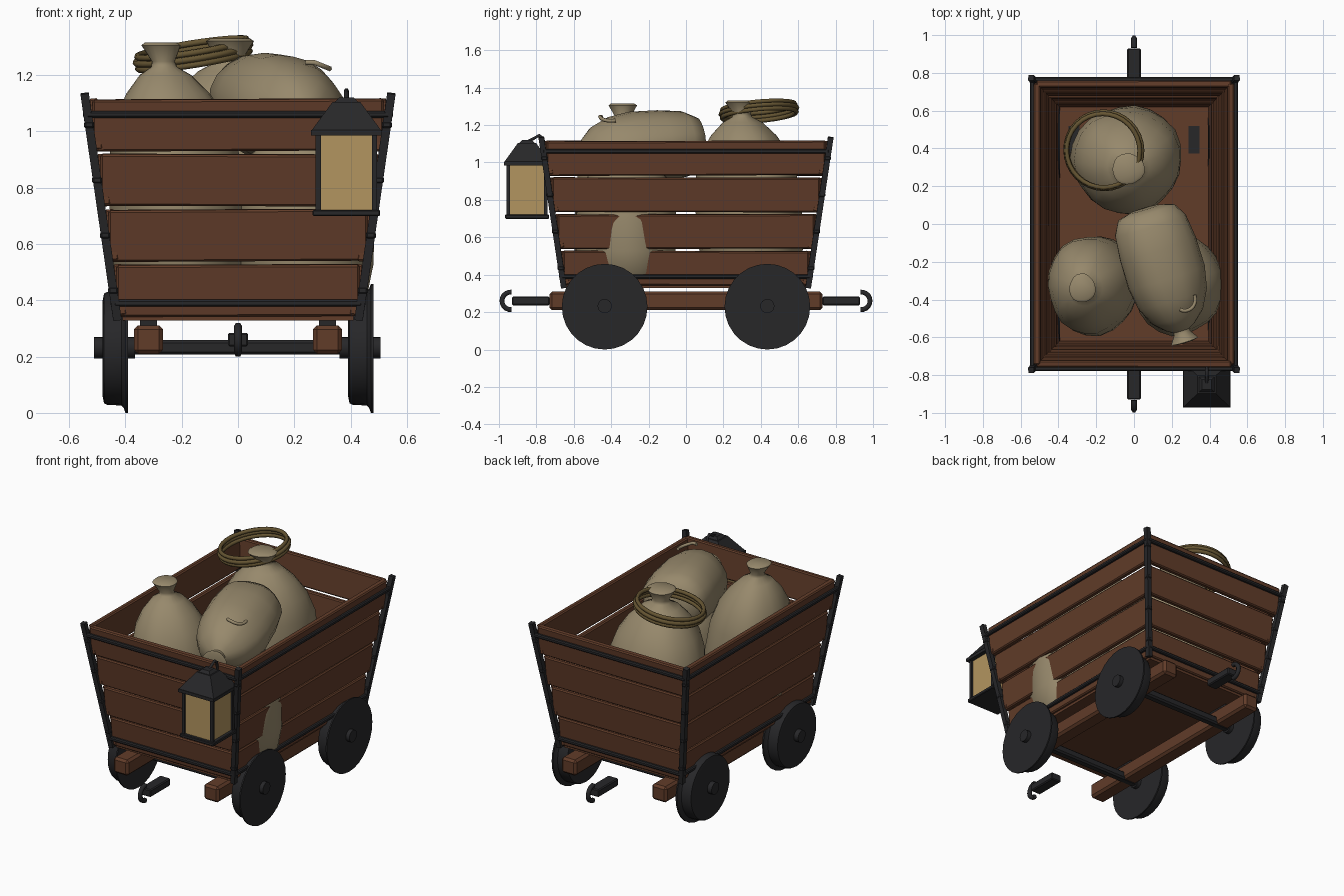
import bpy, bmesh, math, random
from mathutils import Vector, Matrix

random.seed(4)
if "Cube" in bpy.data.objects:
    bpy.data.objects.remove(bpy.data.objects["Cube"], do_unlink=True)


def material(name, r, g, b):
    m = bpy.data.materials.new(name)
    m.use_nodes = True
    m.diffuse_color = (r, g, b, 1)
    m.node_tree.nodes["Principled BSDF"].inputs["Base Color"].default_value = (r, g, b, 1)
    return m


WOOD = material("brown wood", 0.12, 0.045, 0.022)
IRON = material("dark iron", 0.02, 0.02, 0.022)
BURLAP = material("burlap", 0.31, 0.25, 0.15)
ROPE = material("rope", 0.13, 0.09, 0.032)
GLASS = material("lantern glass", 0.45, 0.30, 0.115)


def finish(name, bm, mat, matrix=Matrix(), smooth=None, bevel=0):
    bmesh.ops.recalc_face_normals(bm, faces=bm.faces)
    me = bpy.data.meshes.new(name)
    bm.to_mesh(me)
    bm.free()
    me.materials.append(mat)
    ob = bpy.data.objects.new(name, me)
    bpy.context.collection.objects.link(ob)
    ob.matrix_world = matrix
    if bevel:
        mod = ob.modifiers.new("bevel", "BEVEL")
        mod.width, mod.segments = bevel, 1
    if smooth:
        bpy.ops.object.select_all(action="DESELECT")
        ob.select_set(True)
        bpy.context.view_layer.objects.active = ob
        bpy.ops.object.shade_smooth_by_angle(angle=math.radians(smooth))
    return ob


def box(name, center, size, mat, rot=Matrix(), bevel=0.0, taper=1.0):
    bm = bmesh.new()
    bmesh.ops.create_cube(bm, size=1)
    for v in bm.verts:
        k = taper if v.co.z > 0 else 1
        v.co = Vector((v.co.x * size[0] * k, v.co.y * size[1] * k, v.co.z * size[2]))
    return finish(name, bm, mat, Matrix.Translation(center) @ rot, bevel=bevel)


def aim(direction):
    return Vector(direction).to_track_quat("Z", "Y").to_matrix().to_4x4()


def bar(name, a, b, width, mat, spin=0.0, bevel=0.0):
    a, b = Vector(a), Vector(b)
    rot = aim(b - a) @ Matrix.Rotation(spin, 4, "Z")
    return box(name, (a + b) / 2, (width, width, (b - a).length), mat, rot, bevel)


def lathe(name, profile, loc, mat, axis=(0, 0, 1), sides=24, warp=None, smooth=35):
    """Revolve (radius, height) points; closed with caps at both ends."""
    bm = bmesh.new()
    rings = []
    for r, h in profile:
        ring = []
        for i in range(sides):
            a = math.tau * i / sides
            p = Vector((r * math.cos(a), r * math.sin(a), h))
            ring.append(bm.verts.new(warp(p, a) if warp else p))
        rings.append(ring)
    for lo, hi in zip(rings, rings[1:]):
        for i in range(sides):
            j = (i + 1) % sides
            bm.faces.new((lo[i], lo[j], hi[j], hi[i]))
    bm.faces.new(rings[0][::-1])
    bm.faces.new(rings[-1])
    return finish(name, bm, mat, Matrix.Translation(loc) @ aim(axis), smooth)


def tube(name, points, radius, mat, closed=False):
    cu = bpy.data.curves.new(name, "CURVE")
    cu.dimensions = "3D"
    cu.bevel_depth, cu.bevel_resolution, cu.use_fill_caps = radius, 1, True
    sp = cu.splines.new("POLY")
    sp.points.add(len(points) - 1)
    for p, co in zip(sp.points, points):
        p.co = (*co, 1)
    sp.use_cyclic_u = closed
    cu.materials.append(mat)
    ob = bpy.data.objects.new(name, cu)
    bpy.context.collection.objects.link(ob)
    return ob


# Outer half width and half depth of the flared body at a height
def half_x(z):
    return 0.435 + 0.145 * (z - 0.39)


def half_y(z):
    return 0.66 + 0.15 * (z - 0.39)


# Plank walls: four rows on each side
tilt = 0.1
for row in range(4):
    z = 0.435 + 0.196 * row
    hx, hy = half_x(z), half_y(z)
    for s in (-1, 1):
        wob = Matrix.Rotation(random.uniform(-0.006, 0.006), 4, "Y")
        box("end_plank", (0, s * (hy - 0.022), z), (2 * hx - 0.02, 0.036, 0.184), WOOD,
            Matrix.Rotation(-s * tilt, 4, "X") @ wob, 0.007)
        wob = Matrix.Rotation(random.uniform(-0.004, 0.004), 4, "X")
        box("side_plank", (s * (hx - 0.022), 0, z), (0.036, 2 * hy - 0.02, 0.184), WOOD,
            Matrix.Rotation(s * tilt, 4, "Y") @ wob, 0.007)
box("floor", (0, 0, 0.34), (0.82, 1.28, 0.025), WOOD)

# Iron corner posts with bolts, and the two hoops of rod
for sx in (-1, 1):
    for sy in (-1, 1):
        def corner(z):
            return Vector((sx * (half_x(z) + 0.002), sy * (half_y(z) + 0.002), z))
        bar("corner_post", corner(0.33), corner(1.135), 0.03, IRON, math.pi / 4)
        for row in range(4):
            box("post_bolt", corner(0.435 + 0.196 * row), (0.036, 0.036, 0.025), IRON, bevel=0.006)
for z in (0.39, 1.06):
    x, y = half_x(z) + 0.006, half_y(z) + 0.006
    for s in (-1, 1):
        bar("end_rod", (-x, s * y, z), (x, s * y, z), 0.024, IRON, bevel=0.006)
        bar("side_rod", (s * x, -y, z), (s * x, y, z), 0.024, IRON, bevel=0.006)

# Undercarriage: beams, axles, bearing blocks and flanged wheels
wheel = [(0.17, -0.045), (0.195, -0.04), (0.2, -0.03), (0.203, 0.022), (0.212, 0.03),
         (0.229, 0.036), (0.229, 0.045)]
for s in (-1, 1):
    box("chassis_beam", (s * 0.318, 0, 0.26), (0.104, 1.46, 0.1), WOOD, bevel=0.014)
    bar("axle", (-0.49, s * 0.435, 0.233), (0.49, s * 0.435, 0.233), 0.052, IRON, bevel=0.01)
    for t in (-1, 1):
        box("bearing_block", (t * 0.318, s * 0.445, 0.325), (0.06, 0.145, 0.065), IRON)
        lathe("wheel", wheel, (t * 0.436, s * 0.435, 0.229), IRON, (1, 0, 0), 28)
        lathe("hub_cap", [(0.038, -0.075), (0.038, 0.07)], (t * 0.436, s * 0.435, 0.232),
              IRON, (1, 0, 0), 16)
    # Coupling bar and hook
    box("coupling_bar", (0, s * 0.83, 0.26), (0.072, 0.2, 0.048), IRON, bevel=0.006)
    arc = [math.radians(-95 + 190 * i / 10) for i in range(11)]
    tube("coupling_hook", [(0, s * (0.937 + 0.047 * math.cos(a)), 0.26 + 0.047 * math.sin(a))
                           for a in arc], 0.015, IRON)


# Burlap sacks
def lumpy(lean_x, lean_y, squash, seed, top):
    def warp(p, a):
        k = 1 + 0.03 * math.sin(3 * a + seed + 4 * p.z) + 0.012 * math.sin(7 * a + seed)
        t = (p.z / top) ** 2
        return Vector((p.x * k + lean_x * t, p.y * k * squash + lean_y * t, p.z))
    return warp


def standing_sack(name, x, y, r, top, lean, squash, seed):
    h = top - 0.36
    shape = [(0.7, 0), (0.9, 0.06), (0.99, 0.22), (1, 0.42), (0.95, 0.6), (0.82, 0.72),
             (0.62, 0.81), (0.38, 0.88), (0.19, 0.91), (0.17, 0.93), (0.29, 0.99), (0.24, 1)]
    lathe(name, [(r * a, h * b) for a, b in shape], (x, y, 0.36), BURLAP, sides=22,
          warp=lumpy(*lean, squash, seed, h), smooth=50)


standing_sack("back_sack", -0.04, 0.35, 0.295, 1.33, (-0.01, 0.06), 0.96, 1)
standing_sack("front_right_sack", -0.205, -0.32, 0.24, 1.315, (0.07, 0.02), 1.1, 2)
standing_sack("front_left_sack", 0.235, -0.32, 0.242, 1.12, (0, 0), 1.12, 3.4)
lying = [(0.08, 0), (0.155, 0.02), (0.195, 0.09), (0.21, 0.22), (0.212, 0.38), (0.19, 0.5),
         (0.14, 0.6), (0.08, 0.655), (0.045, 0.675), (0.045, 0.69), (0.075, 0.735), (0.06, 0.74)]
lathe("lying_sack", lying, (0.055, 0.08, 1.11), BURLAP, (0.21, -0.69, -0.06), 22,
      lumpy(0, 0, 0.9, 0.5, 0.75), 50)
# Fold on the lying sack
fold = [math.radians(-120 + 16 * i) for i in range(10)]
tube("sack_fold", [(0.27 + 0.055 * math.cos(a), -0.4 + 0.06 * math.sin(a),
                    1.245 - 0.4 * max(0, 0.055 * math.cos(a))) for a in fold], 0.01, BURLAP)

# Rope coil resting on the back sack
coil = Matrix.Translation((-0.16, 0.39, 1.275)) @ Matrix.Rotation(math.radians(-9), 4, "Y") \
    @ Matrix.Rotation(math.radians(5), 4, "X")
for i, r in enumerate((0.2, 0.205, 0.196)):
    ring = [coil @ Vector((r * math.cos(math.tau * k / 32), r * math.sin(math.tau * k / 32),
                           0.021 * (i - 1))) for k in range(32)]
    tube("rope_loop", ring, 0.0125, ROPE, True)

# Lantern hanging on the front
lx, ly = 0.385, -0.85
box("lantern_base", (lx, ly, 0.71), (0.24, 0.235, 0.022), IRON, bevel=0.004)
box("lantern_glass", (lx, ly, 0.85), (0.195, 0.195, 0.27), GLASS)
for sx in (-1, 1):
    for sy in (-1, 1):
        box("lantern_frame", (lx + sx * 0.1, ly + sy * 0.1, 0.855), (0.018, 0.018, 0.28), IRON)
box("lantern_eave", (lx, ly, 0.995), (0.25, 0.245, 0.02), IRON)
box("lantern_roof", (lx, ly, 1.055), (0.245, 0.24, 0.1), IRON, taper=0.4)
box("lantern_cap", (lx, ly, 1.112), (0.085, 0.085, 0.018), IRON, taper=0.6)
tube("lantern_hook", [(lx, ly, 1.11), (lx, ly + 0.03, 1.125), (lx, ly + 0.065, 1.145),
                      (lx, ly + 0.085, 1.13), (lx, ly + 0.095, 1.08)], 0.009, IRON)
